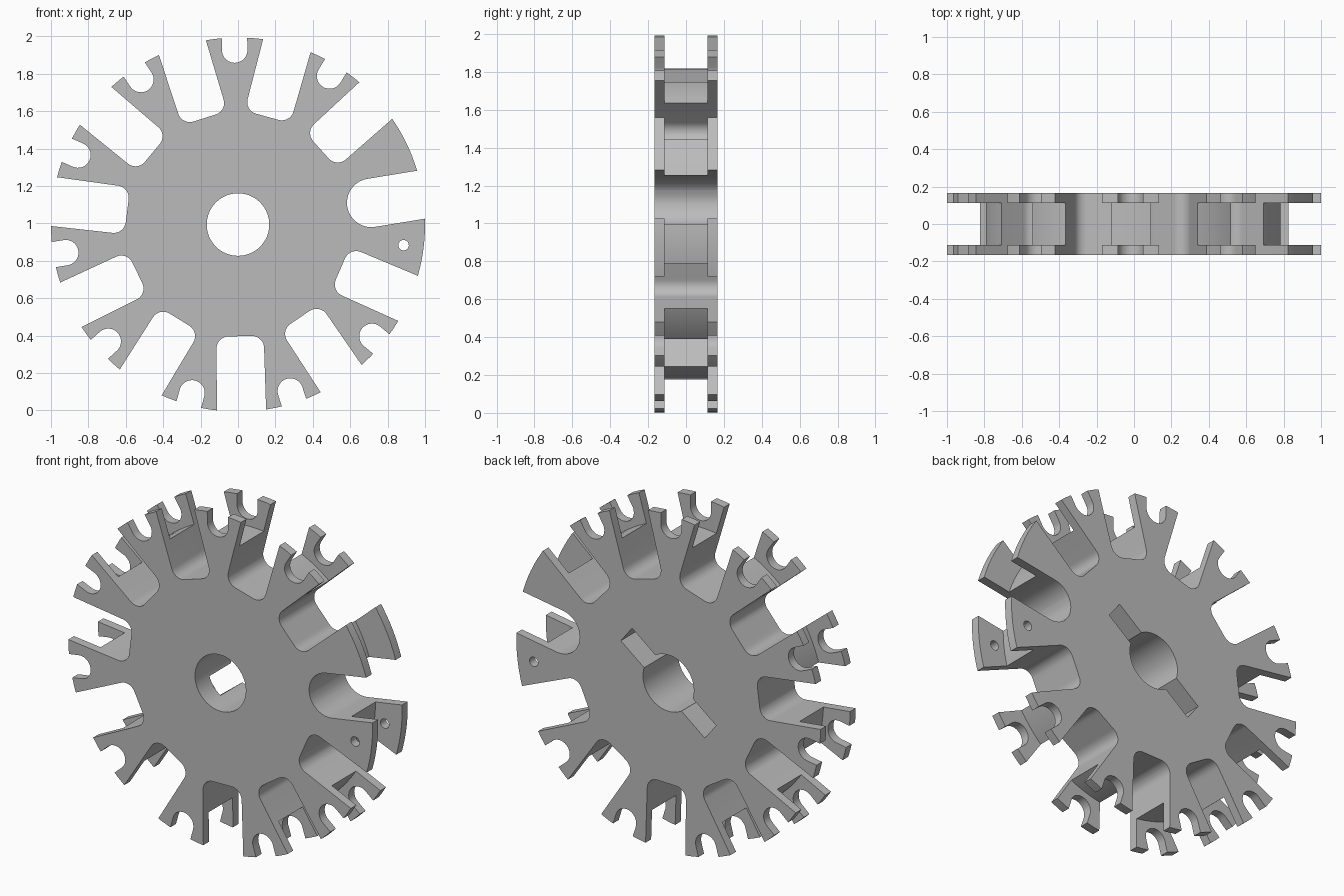
import bpy, bmesh, math
from mathutils import Matrix, Vector

old = bpy.data.objects.get("Cube")
if old:
    bpy.data.objects.remove(old, do_unlink=True)

CENTRE_Z = 0.994
HALF = 0.165            # half thickness of the wheel
COUNT = 11              # number of spokes
STEP = 360 / COUNT
FIRST = -7.1            # direction of the first spoke, degrees

grey = bpy.data.materials.new("plain grey")
grey.use_nodes = True
colour = (0.5, 0.5, 0.5, 1)
grey.diffuse_color = colour
grey.node_tree.nodes["Principled BSDF"].inputs["Base Color"].default_value = colour


def new_object(name, bm):
    bmesh.ops.recalc_face_normals(bm, faces=bm.faces)
    mesh = bpy.data.meshes.new(name)
    bm.to_mesh(mesh)
    bm.free()
    mesh.materials.append(grey)
    obj = bpy.data.objects.new(name, mesh)
    bpy.context.collection.objects.link(obj)
    return obj


def add_prism(bm, outline, angle, y0, y1):
    """Extrude a (radial, sideways) outline along y, turned to an angle."""
    turn = Matrix.Rotation(-math.radians(angle), 3, 'Y')
    loops = [[bm.verts.new(turn @ Vector((u, y, v)) + Vector((0, 0, CENTRE_Z)))
              for u, v in outline] for y in (y0, y1)]
    bm.faces.new(loops[0])
    bm.faces.new(loops[1][::-1])
    n = len(outline)
    for i in range(n):
        j = (i + 1) % n
        bm.faces.new((loops[0][j], loops[0][i], loops[1][i], loops[1][j]))


def slot_outline(floor, half, fillet, flare=0.0, segs=9):
    """Radial slot, open outwards, with rounded corners at its floor."""
    side = []
    for i in range(segs + 1):
        a = math.pi / 2 * i / segs
        side.append((floor + fillet * (1 - math.cos(a)),
                     half - fillet + fillet * math.sin(a)))
    side.append((1.1, half + flare))
    if half == fillet:
        return side[::-1] + [(u, -v) for u, v in side[1:]]
    return side[::-1] + [(u, -v) for u, v in side]


def circle(u, radius, segs=24):
    return [(u + radius * math.cos(math.tau * i / segs),
             radius * math.sin(math.tau * i / segs)) for i in range(segs)]


# Wheel ring with a central bore and a groove around the rim
PROFILE = [(0.167, -HALF), (1, -HALF), (1, -0.1125), (0.825, -0.1125),
           (0.825, 0.1125), (1, 0.1125), (1, HALF), (0.167, HALF)]
SEGS = 128
bm = bmesh.new()
rings = []
for s in range(SEGS):
    a = math.tau * s / SEGS
    rings.append([bm.verts.new((r * math.cos(a), y, CENTRE_Z + r * math.sin(a)))
                  for r, y in PROFILE])
for s in range(SEGS):
    a, b = rings[s], rings[(s + 1) % SEGS]
    for i in range(len(PROFILE)):
        j = (i + 1) % len(PROFILE)
        bm.faces.new((a[i], a[j], b[j], b[i]))
wheel = new_object("spoked_wheel", bm)

# Gaps between spokes, notches in the tips, and one pin hole
bm = bmesh.new()
for k in range(COUNT):
    spoke = FIRST + k * STEP
    if k == 0:
        gap = slot_outline(0.592, 0.13, 0.13)
        add_prism(bm, circle(0.892, 0.028), spoke, -0.3, 0.3)
    else:
        gap = slot_outline(0.597, 0.127, 0.065, 0.006)
    add_prism(bm, gap, spoke + STEP / 2, -0.3, 0.3)
    if k > 1:
        add_prism(bm, slot_outline(0.865, 0.068, 0.068), spoke, -0.3, 0.3)
gap_cutter = new_object("gap_cutter", bm)

# Keyway sunk into the back face across the bore
bm = bmesh.new()
add_prism(bm, [(-0.35, -0.06), (0.35, -0.06), (0.35, 0.06), (-0.35, 0.06)],
          38, -0.04, 0.3)
key_cutter = new_object("keyway_cutter", bm)

for cutter in (gap_cutter, key_cutter):
    cutter.hide_render = True
    mod = wheel.modifiers.new(cutter.name, 'BOOLEAN')
    mod.operation = 'DIFFERENCE'
    mod.solver = 'EXACT'
    mod.object = cutter

# Bake the cuts and drop the cutters
graph = bpy.context.evaluated_depsgraph_get()
baked = bpy.data.meshes.new_from_object(wheel.evaluated_get(graph))
wheel.modifiers.clear()
wheel.data = baked
for cutter in (gap_cutter, key_cutter):
    bpy.data.objects.remove(cutter, do_unlink=True)

bpy.ops.object.select_all(action='DESELECT')
wheel.select_set(True)
bpy.context.view_layer.objects.active = wheel
bpy.ops.object.shade_smooth_by_angle(angle=math.radians(30))
